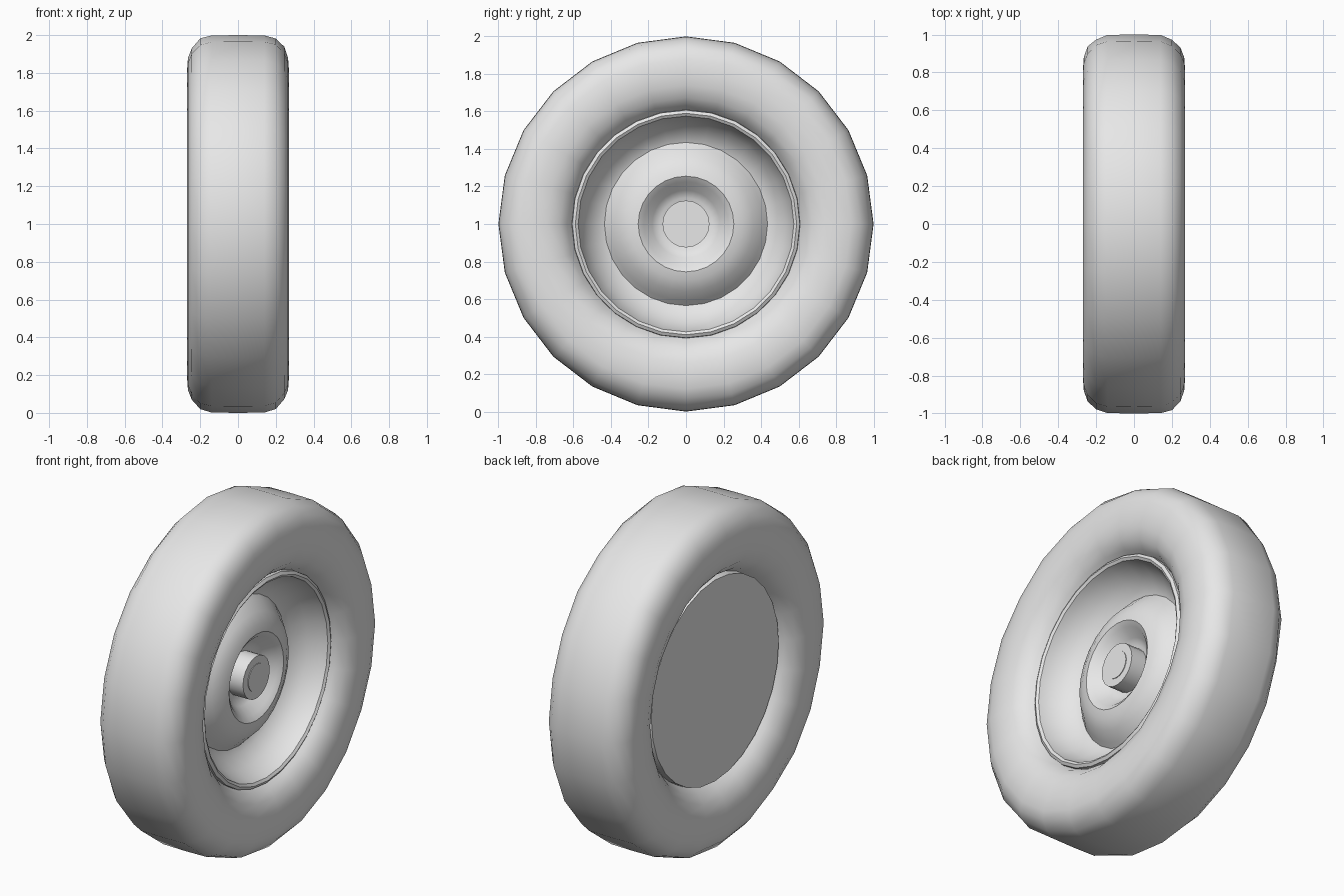
import bpy, bmesh, math, random
from mathutils import Matrix

random.seed(4)
cube = bpy.data.objects.get("Cube")
if cube:
    bpy.data.objects.remove(cube, do_unlink=True)

# One plain grey for the whole wheel
grey = bpy.data.materials.new("plain grey")
grey.use_nodes = True
GREY = (0.8, 0.8, 0.8, 1)
grey.diffuse_color = GREY
grey.node_tree.nodes["Principled BSDF"].inputs["Base Color"].default_value = GREY


def lathe(name, profile, sides, closed=False, sharp=40, wear=0):
    """Turn a profile of (x, radius) points about the wheel's axle."""
    bm = bmesh.new()
    verts = [bm.verts.new((x, 0, r)) for x, r in profile]
    pairs = list(zip(verts, verts[1:]))
    if closed:
        pairs.append((verts[-1], verts[0]))
    edges = [bm.edges.new(p) for p in pairs]
    bmesh.ops.spin(bm, geom=verts + edges, cent=(0, 0, 0), axis=(1, 0, 0),
                   angle=math.tau, steps=sides)
    bmesh.ops.remove_doubles(bm, verts=bm.verts, dist=0.0005)
    # Slight unevenness on the shoulders only
    for v in bm.verts:
        if wear and 0.16 < abs(v.co.x) < 0.255:
            k = 1 - random.uniform(0, wear)
            v.co.y *= k
            v.co.z *= k
    bmesh.ops.recalc_face_normals(bm, faces=bm.faces)
    bmesh.ops.transform(bm, matrix=Matrix.Translation((0, 0, 1)), verts=bm.verts)
    mesh = bpy.data.meshes.new(name)
    bm.to_mesh(mesh)
    bm.free()
    mesh.materials.append(grey)
    obj = bpy.data.objects.new(name, mesh)
    bpy.context.collection.objects.link(obj)
    bpy.ops.object.select_all(action='DESELECT')
    obj.select_set(True)
    bpy.context.view_layer.objects.active = obj
    bpy.ops.object.shade_smooth_by_angle(angle=math.radians(sharp))
    return obj


# Tyre: half section from tread to bead, mirrored to the other side
half = [(0.14, 0.998), (0.2, 0.985), (0.245, 0.94), (0.265, 0.88), (0.27, 0.81),
        (0.265, 0.74), (0.24, 0.68), (0.2, 0.635), (0.15, 0.6), (0.1, 0.57)]
section = [(0, 1)] + half + [(-x, r) for x, r in reversed(half)]
lathe("tyre", section, 24, closed=True, sharp=60, wear=0.014)

# Rim: dished front with a raised ring, and a flat closed back
lathe("rim", [(0.02, 0), (0.02, 0.14), (0.045, 0.18), (0.1, 0.225), (0.12, 0.255),
              (0.11, 0.3), (0.08, 0.36), (0.03, 0.41), (0.005, 0.435),
              (0.02, 0.47), (0.08, 0.53), (0.15, 0.565), (0.185, 0.575),
              (0.195, 0.59), (0.185, 0.607), (0.15, 0.61),
              (-0.19, 0.595), (-0.19, 0)], 28)

# Axle stub with a thin cap
lathe("axle_stub", [(0, 0), (0, 0.125), (0.12, 0.125), (0.12, 0)], 20)
lathe("axle_cap", [(0.115, 0), (0.115, 0.08), (0.124, 0.08), (0.124, 0)], 20)
